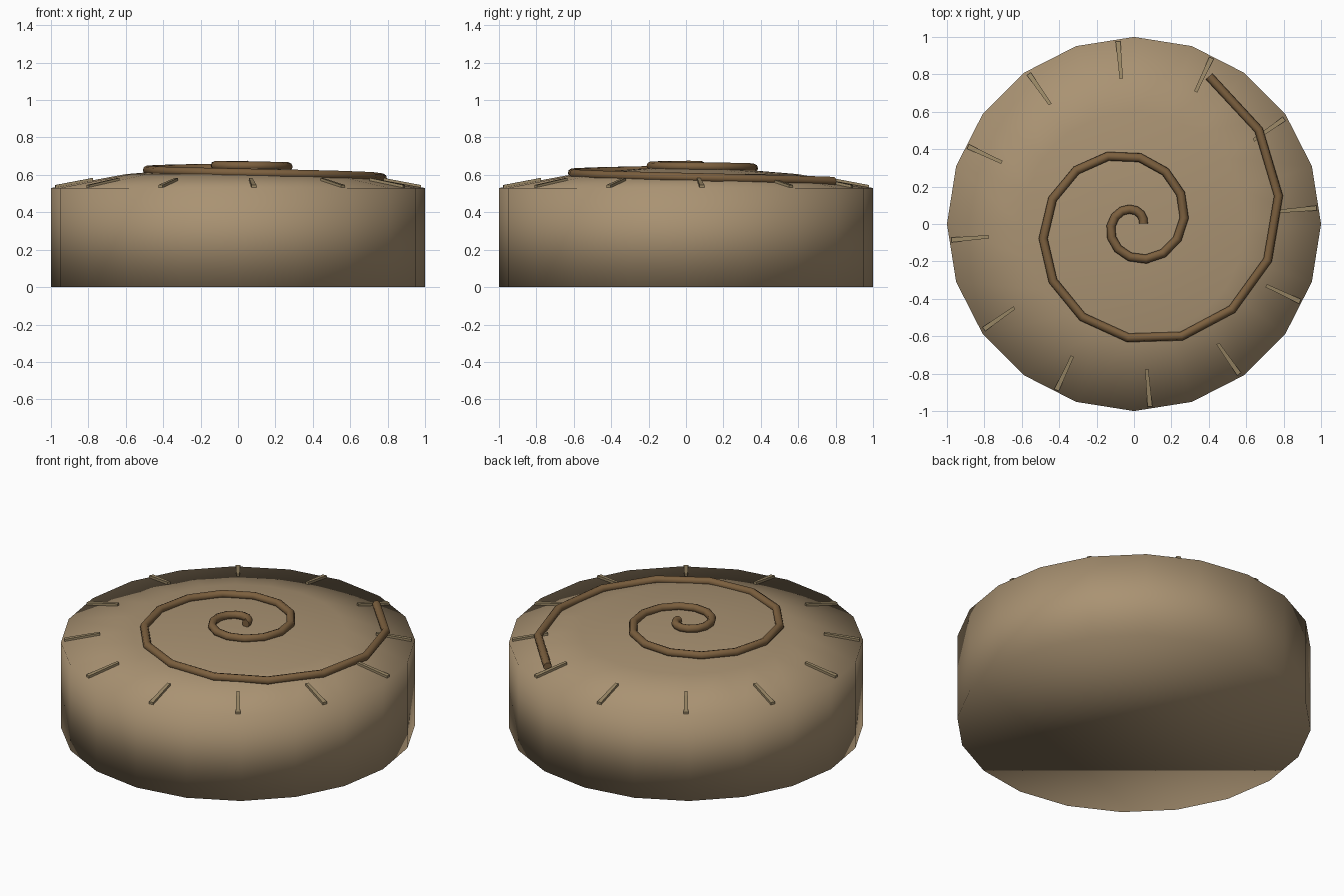
import bpy, bmesh, math
from mathutils import Vector

if "Cube" in bpy.data.objects:
    bpy.data.objects.remove(bpy.data.objects["Cube"])


def material(name, rgb):
    m = bpy.data.materials.new(name)
    m.use_nodes = True
    m.diffuse_color = (*rgb, 1)
    m.node_tree.nodes["Principled BSDF"].inputs["Base Color"].default_value = (*rgb, 1)
    return m


def mesh_object(name, bm, mat, smooth):
    bmesh.ops.recalc_face_normals(bm, faces=bm.faces)
    for f in bm.faces:
        f.smooth = smooth
    me = bpy.data.meshes.new(name)
    bm.to_mesh(me)
    bm.free()
    me.materials.append(mat)
    ob = bpy.data.objects.new(name, me)
    bpy.context.collection.objects.link(ob)
    return ob


tan = material("tan", (0.40, 0.29, 0.17))
brown = material("brown", (0.20, 0.115, 0.048))
dull_tan = material("dull_tan", (0.33, 0.25, 0.135))

# Round body: twenty sides, straight wall, shallow domed top, all smooth
SIDES = 20
bm = bmesh.new()
rings = []
for r, z in [(1, 0), (1, 0.53), (0.6, 0.604), (0.25, 0.633)]:
    rings.append([bm.verts.new((r * math.cos(a), r * math.sin(a), z))
                  for a in (math.tau * i / SIDES for i in range(SIDES))])
for low, high in zip(rings, rings[1:]):
    for i in range(SIDES):
        j = (i + 1) % SIDES
        bm.faces.new((low[i], low[j], high[j], high[i]))
bm.faces.new(rings[0])
bm.faces.new(rings[-1])
mesh_object("body", bm, tan, True)

# Spiral cord lying on the dome, widening outward
STEPS = 30
curve = bpy.data.curves.new("spiral_cord", "CURVE")
curve.dimensions = "3D"
curve.bevel_depth = 0.024
curve.bevel_resolution = 2
curve.use_fill_caps = True
spline = curve.splines.new("POLY")
spline.points.add(STEPS)
for i, p in enumerate(spline.points):
    u = i / STEPS
    r = 0.05 + 0.155 * u + 0.68 * u * u
    a = math.radians(3 + 780 * u)
    p.co = (r * math.cos(a), r * math.sin(a), 0.652 - 0.11 * r * r, 1)
spline.use_smooth = True
curve.materials.append(brown)
cord = bpy.data.objects.new("spiral_cord", curve)
bpy.context.collection.objects.link(cord)
bpy.ops.object.select_all(action="DESELECT")
cord.select_set(True)
bpy.context.view_layer.objects.active = cord
bpy.ops.object.convert(target="MESH")

# Twelve tapered ridges set around the sloping rim
for k in range(12):
    a = math.radians(5 + 30 * k)
    out = Vector((math.cos(a), math.sin(a), 0))
    side = Vector((-out.y, out.x, 0))
    bm = bmesh.new()
    ends = []
    for r, half, top in [(0.78, 0.009, 0.584), (0.98, 0.013, 0.546)]:
        ends.append([bm.verts.new(out * r + side * s * half + Vector((0, 0, top - d)))
                     for s, d in [(-1, 0), (1, 0), (1, 0.025), (-1, 0.025)]])
    inner, outer = ends
    for i in range(4):
        j = (i + 1) % 4
        bm.faces.new((inner[i], inner[j], outer[j], outer[i]))
    bm.faces.new(inner)
    bm.faces.new(outer)
    mesh_object(f"rim_ridge_{k + 1}", bm, dull_tan, False)
